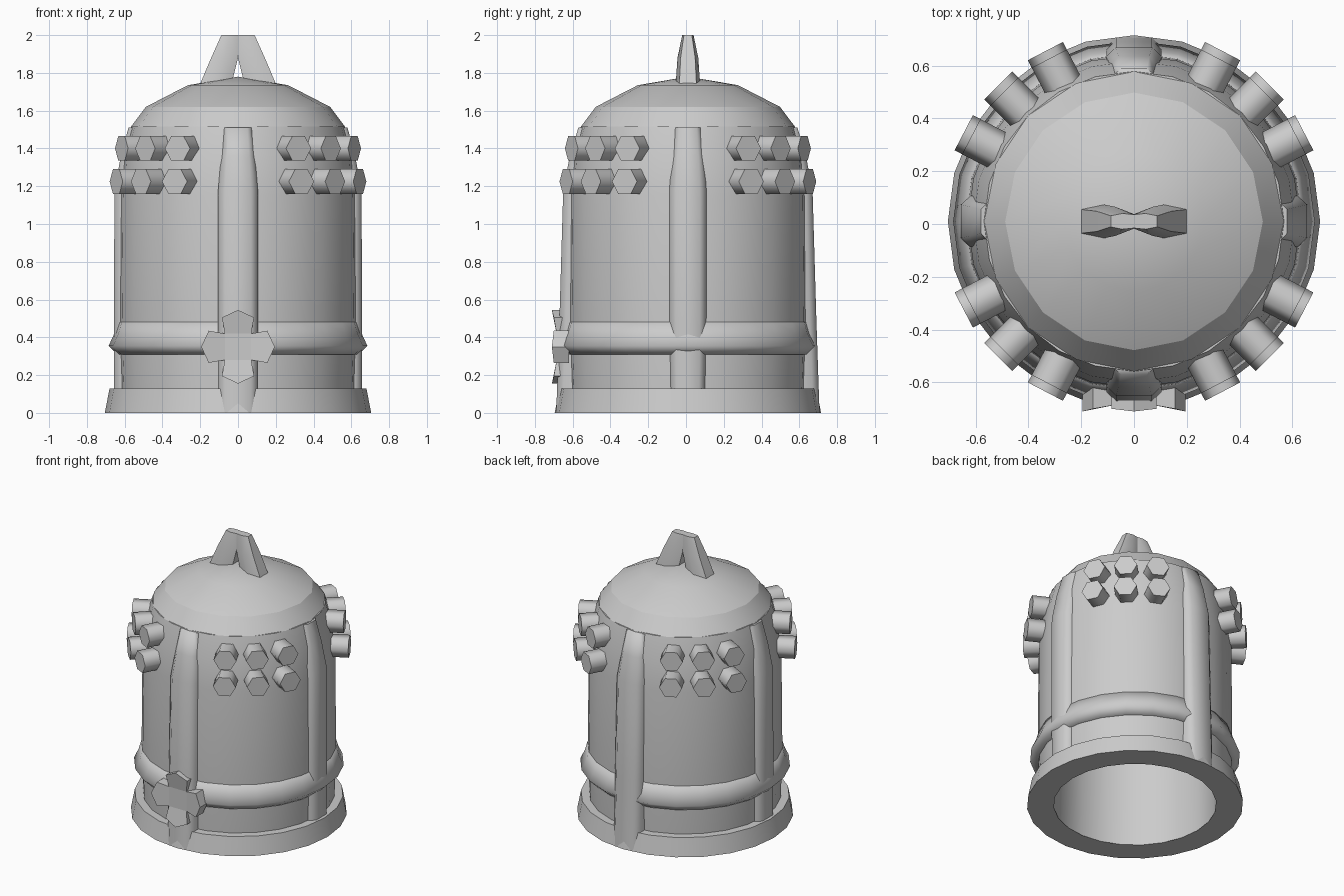
import bpy
import bmesh
from math import sin, cos, pi, radians
from mathutils import Matrix, Vector

if "Cube" in bpy.data.objects:
    bpy.data.objects.remove(bpy.data.objects["Cube"], do_unlink=True)

CENTRE = Vector((0, 0.01, 0))

bronze = bpy.data.materials.new("grey_bronze")
bronze.use_nodes = True
bronze.diffuse_color = (0.6, 0.6, 0.6, 1)
bronze.node_tree.nodes["Principled BSDF"].inputs["Base Color"].default_value = (0.6, 0.6, 0.6, 1)


def finish(bm, name, smooth_angle=None, recalc=True):
    """Turn a bmesh into a named, coloured object."""
    if recalc:
        bmesh.ops.recalc_face_normals(bm, faces=bm.faces)
    mesh = bpy.data.meshes.new(name)
    bm.to_mesh(mesh)
    bm.free()
    mesh.materials.append(bronze)
    obj = bpy.data.objects.new(name, mesh)
    obj.location = CENTRE
    bpy.context.collection.objects.link(obj)
    if smooth_angle:
        bpy.ops.object.select_all(action="DESELECT")
        obj.select_set(True)
        bpy.context.view_layer.objects.active = obj
        bpy.ops.object.shade_smooth_by_angle(angle=radians(smooth_angle))


def lathe(name, sides, smooth_angle, profile):
    """Spin an (r, z) profile, listed from top to bottom on the outside."""
    bm = bmesh.new()
    rings = []
    for r, z in profile:
        if r == 0:
            rings.append([bm.verts.new((0, 0, z))] * sides)
        else:
            rings.append([bm.verts.new((r * cos(2 * pi * i / sides), r * sin(2 * pi * i / sides), z))
                          for i in range(sides)])
    for a, b in zip(rings, rings[1:]):
        for i in range(sides):
            j = (i + 1) % sides
            bm.faces.new(list(dict.fromkeys((a[i], b[i], b[j], a[j]))))
    finish(bm, name, smooth_angle, recalc=False)


def loft(bm, sections):
    """Skin closed sections and cap both ends."""
    rings = [[bm.verts.new(p) for p in s] for s in sections]
    n = len(rings[0])
    for a, b in zip(rings, rings[1:]):
        for i in range(n):
            j = (i + 1) % n
            bm.faces.new((a[i], a[j], b[j], b[i]))
    bm.faces.new(rings[0])
    bm.faces.new(rings[-1])


# Hollow bell: domed crown, wall with flared rim, and the inside
lathe("crown", 16, 23, [(0, 1.78), (0.265, 1.735), (0.488, 1.62), (0.567, 1.515)])
lathe("wall", 24, 30, [(0.5, 1.515), (0.567, 1.515), (0.608, 1.36), (0.63, 1.15), (0.636, 0.45),
                       (0.625, 0.13), (0.68, 0.13), (0.705, 0), (0.53, 0)])
lathe("bell_inside", 16, 40, [(0.54, 0), (0.53, 0.6), (0.52, 1.3), (0.42, 1.56), (0, 1.7)])

# Raised band around the lower wall
lathe("waist_band", 24, 80, [(0.61, 0.48), (0.638, 0.48), (0.655, 0.42), (0.685, 0.355),
                             (0.64, 0.31), (0.61, 0.31)])


# Four vertical ribs; front and back ones run down over the rim
def rib(name, turn, levels):
    bm = bmesh.new()
    sections = []
    for z, r, w in levels:
        side = max(0.556, r - 0.035)
        sections.append([(0.55, -w, z), (side, -w, z), (r, -w * 0.65, z),
                         (r, w * 0.65, z), (side, w, z), (0.55, w, z)])
    loft(bm, sections)
    bmesh.ops.rotate(bm, verts=bm.verts, matrix=Matrix.Rotation(turn, 3, "Z"))
    finish(bm, name, 75)


long_rib = [(1.51, 0.58, 0.075), (1.36, 0.625, 0.09), (1.18, 0.66, 0.105), (0.5, 0.68, 0.105), (0, 0.697, 0.105)]
short_rib = [(1.51, 0.58, 0.07), (1.36, 0.62, 0.085), (1.18, 0.654, 0.098), (0.5, 0.657, 0.098), (0.1, 0.656, 0.09)]
rib("front_rib", -pi / 2, long_rib)
rib("back_rib", pi / 2, long_rib)
rib("left_rib", 0, short_rib)
rib("right_rib", pi, short_rib)

# Hexagonal studs: two rows of three in each quarter
for quarter, label in enumerate(("back_left", "back_right", "front_right", "front_left")):
    bm = bmesh.new()
    for offset in (-17.5, 0, 17.5):
        turn = radians(45 + 90 * quarter + offset)
        for z, tip in ((1.4, 0.695), (1.225, 0.727)):
            hexes = []
            for r in (0.53, tip):
                hexes.append([Matrix.Rotation(turn, 3, "Z") @
                              Vector((r, 0.075 * cos(k * pi / 3), z + 0.075 * sin(k * pi / 3)))
                              for k in range(6)])
            loft(bm, hexes)
    finish(bm, label + "_studs", 65)

# Hanging loop: two legs leaning together into a flat bridge
bm = bmesh.new()
for s in (-1, 1):
    sections = []
    for z, x0, x1, w, inner in ((1.72, 0.04, 0.21, 0.066, 0.5), (1.88, 0, 0.142, 0.055, 0.5),
                                (2.0, 0, 0.088, 0.03, 0.85)):
        mid = (x0 + x1) / 2
        sections.append([(s * x, y * w, z) for x, y in
                         ((x0, -inner), (mid, -1), (x1, -0.7), (x1, 0.7), (mid, 1), (x0, inner))])
    loft(bm, sections)
finish(bm, "hanging_loop", 50)

# Four-petalled striking boss on the front, petals raised round a flat heart
bm = bmesh.new()
outline = []
for k in range(4):
    for x, z, y in ((-0.085, 0.155, -0.71), (0, 0.195, -0.72), (0.085, 0.155, -0.71), (0.07, 0.07, -0.695)):
        a = -k * pi / 2
        outline.append(Vector((x * cos(a) - z * sin(a), y, 0.35 + x * sin(a) + z * cos(a))))
front = [bm.verts.new(p) for p in outline]
back = [bm.verts.new((p.x, -0.63, p.z)) for p in outline]
heart = bm.verts.new((0, -0.695, 0.35))
for i in range(len(front)):
    j = (i + 1) % len(front)
    bm.faces.new((front[i], front[j], back[j], back[i]))
for k in range(4):
    a, b, c, d = front[4 * k:4 * k + 4]
    e = front[4 * k - 1]
    bm.faces.new((e, a, b, c, d))
    bm.faces.new((e, d, heart))
bm.faces.new(back)
finish(bm, "striking_boss")
